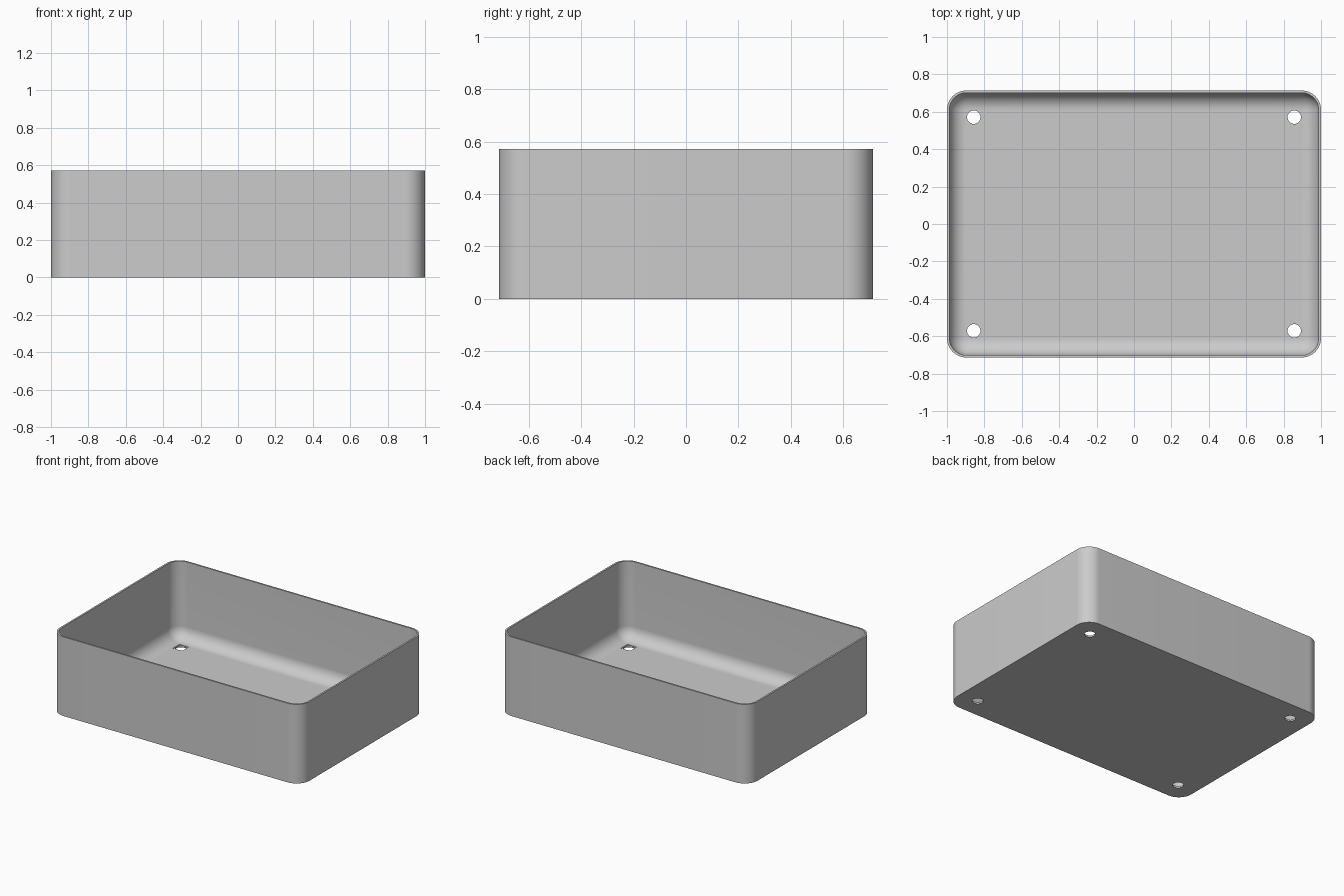
import bpy, bmesh, math

if "Cube" in bpy.data.objects:
    bpy.data.objects.remove(bpy.data.objects["Cube"])

LENGTH, WIDTH, HEIGHT = 2.0, 1.428, 0.572
CORNER, WALL, FLOOR = 0.105, 0.0125, 0.0143
HOLE_X, HOLE_Y, HOLE_R = 0.857, 0.571, 0.036
SEGMENTS = 16

grey = bpy.data.materials.new("light_grey")
grey.use_nodes = True
colour = (0.6, 0.6, 0.6, 1)
grey.diffuse_color = colour
grey.node_tree.nodes["Principled BSDF"].inputs["Base Color"].default_value = colour


def rounded_ring(bm, inset, z):
    """Rounded rectangle, inset from the outer wall, at height z."""
    radius = CORNER - inset
    verts = []
    for i, (sx, sy) in enumerate([(1, 1), (-1, 1), (-1, -1), (1, -1)]):
        for k in range(SEGMENTS + 1):
            a = (i + k / SEGMENTS) * math.pi / 2
            verts.append(bm.verts.new((sx * (LENGTH / 2 - CORNER) + radius * math.cos(a),
                                       sy * (WIDTH / 2 - CORNER) + radius * math.sin(a), z)))
    return verts


# Tray: outer wall, rim, inner wall, then a fillet down to the floor
profile = [(0, 0), (0, HEIGHT), (WALL, HEIGHT)]
fillet = CORNER - WALL - 0.002
for k in range(SEGMENTS + 1):
    a = k / SEGMENTS * math.pi / 2
    profile.append((WALL + fillet * (1 - math.cos(a)), FLOOR + fillet * (1 - math.sin(a))))

bm = bmesh.new()
rings = [rounded_ring(bm, inset, z) for inset, z in profile]
for low, high in zip(rings, rings[1:]):
    for i in range(len(low)):
        j = (i + 1) % len(low)
        bm.faces.new((low[i], low[j], high[j], high[i]))
bm.faces.new(list(reversed(rings[0])))
bm.faces.new(rings[-1])
bmesh.ops.recalc_face_normals(bm, faces=bm.faces)
mesh = bpy.data.meshes.new("tray")
bm.to_mesh(mesh)
bm.free()
mesh.materials.append(grey)
tray = bpy.data.objects.new("tray", mesh)
bpy.context.collection.objects.link(tray)


def cut(cutter):
    """Subtract the cutter from the tray and discard it."""
    cutter.hide_render = True
    cutter.data.materials.append(grey)
    bpy.ops.object.select_all(action='DESELECT')
    tray.select_set(True)
    bpy.context.view_layer.objects.active = tray
    mod = tray.modifiers.new("hole", 'BOOLEAN')
    mod.operation = 'DIFFERENCE'
    mod.solver = 'EXACT'
    mod.object = cutter
    bpy.ops.object.modifier_apply(modifier=mod.name)
    bpy.data.objects.remove(cutter)


# Four round drain holes, each with a shallow square recess on the floor
for sx in (-1, 1):
    for sy in (-1, 1):
        place = (sx * HOLE_X, sy * HOLE_Y)
        bpy.ops.mesh.primitive_cylinder_add(vertices=32, radius=HOLE_R, depth=0.2,
                                            location=(*place, 0))
        cut(bpy.context.object)
        bpy.ops.mesh.primitive_cube_add(size=1, location=(*place, FLOOR + 0.046))
        cutter = bpy.context.object
        cutter.scale = (HOLE_R * 2.04, HOLE_R * 2.04, 0.1)
        bpy.context.view_layer.update()
        cut(cutter)

tray.select_set(True)
bpy.context.view_layer.objects.active = tray
bpy.ops.object.shade_smooth_by_angle(angle=math.radians(30))
